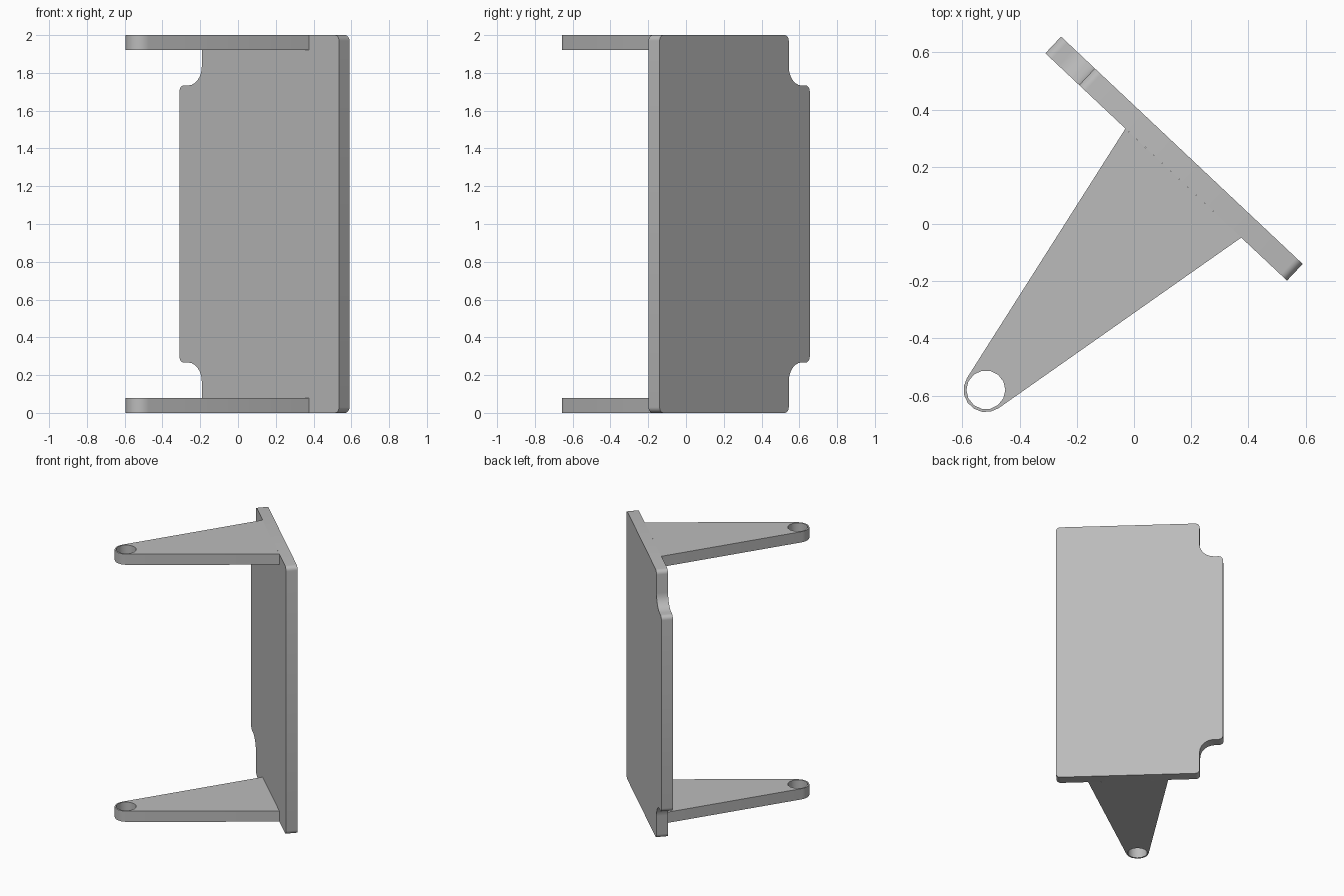
import bpy, bmesh, math
from mathutils import Matrix, Vector

cube = bpy.data.objects.get("Cube")
if cube:
    bpy.data.objects.remove(cube, do_unlink=True)

grey = bpy.data.materials.new("plain grey")
grey.use_nodes = True
colour = (0.5, 0.5, 0.5, 1)
grey.diffuse_color = colour
grey.node_tree.nodes["Principled BSDF"].inputs["Base Color"].default_value = colour


def arc(centre, radius, start, end, steps):
    """Points on an arc, angles in degrees, both ends included."""
    angles = [math.radians(start + (end - start) * i / steps) for i in range(steps + 1)]
    return [Vector(centre) + radius * Vector((math.cos(a), math.sin(a))) for a in angles]


def rounded(corners, steps=6):
    """Closed outline with a right-angled fillet at each (x, y, radius) corner."""
    points = []
    for i, (x, y, r) in enumerate(corners):
        p = Vector((x, y))
        before = (Vector(corners[i - 1][:2]) - p).normalized() * r
        after = (Vector(corners[(i + 1) % len(corners)][:2]) - p).normalized() * r
        if r == 0:
            points.append(p)
            continue
        centre = p + before + after
        for k in range(steps + 1):
            t = math.pi / 2 * k / steps
            points.append(centre - after * math.cos(t) - before * math.sin(t))
    return points


def slab(name, loops, depth, frame):
    """Extrude an outline, with optional hole loops, along the frame's z axis."""
    bm = bmesh.new()
    edges = []
    for loop in loops:
        verts = [bm.verts.new((p[0], p[1], 0)) for p in loop]
        edges += [bm.edges.new((verts[i - 1], verts[i])) for i in range(len(verts))]
    if len(loops) == 1:
        bm.faces.new(verts)
    else:
        bmesh.ops.triangle_fill(bm, edges=edges, use_beauty=True)
    extruded = bmesh.ops.extrude_face_region(bm, geom=bm.faces[:], use_keep_orig=True)
    moved = [v for v in extruded["geom"] if isinstance(v, bmesh.types.BMVert)]
    bmesh.ops.translate(bm, verts=moved, vec=(0, 0, depth))
    bmesh.ops.recalc_face_normals(bm, faces=bm.faces[:])
    mesh = bpy.data.meshes.new(name)
    bm.to_mesh(mesh)
    bm.free()
    mesh.materials.append(grey)
    obj = bpy.data.objects.new(name, mesh)
    obj.matrix_world = frame
    bpy.context.collection.objects.link(obj)
    bpy.ops.object.select_all(action="DESELECT")
    obj.select_set(True)
    bpy.context.view_layer.objects.active = obj
    bpy.ops.object.shade_smooth_by_angle(angle=math.radians(32))
    return obj


# Upright plate, set diagonally, with two filleted notches on its far edge
along = Vector((-0.728, 0.685, 0)).normalized()
up = Vector((0, 0, 1))
frame = Matrix((along, up, along.cross(up))).transposed().to_4x4()
frame.translation = (0.535, -0.198, 0)
small, large = 0.03, 0.1
width, neck, notch, height = 1.16, 0.998, 0.267, 2
outline = rounded([
    (0, 0, small), (neck, 0, small), (neck, notch, large), (width, notch, small),
    (width, height - notch, small), (neck, height - notch, large),
    (neck, height, small), (0, height, small)])
slab("upright_plate", [outline], 0.08, frame)

# Tapered arms with a pin hole at the tip
pin = (-0.518, -0.58)
tip = arc(pin, 0.078, 148, 305, 7)
hole = arc(pin, 0.068, 0, 360, 14)[:-1]
arm = [(0.375, -0.0475), (-0.03, 0.3335)] + tip
for name, z in (("lower_arm", 0), ("upper_arm", 1.92)):
    slab(name, [arm, hole], 0.08, Matrix.Translation((0, 0, z)))
